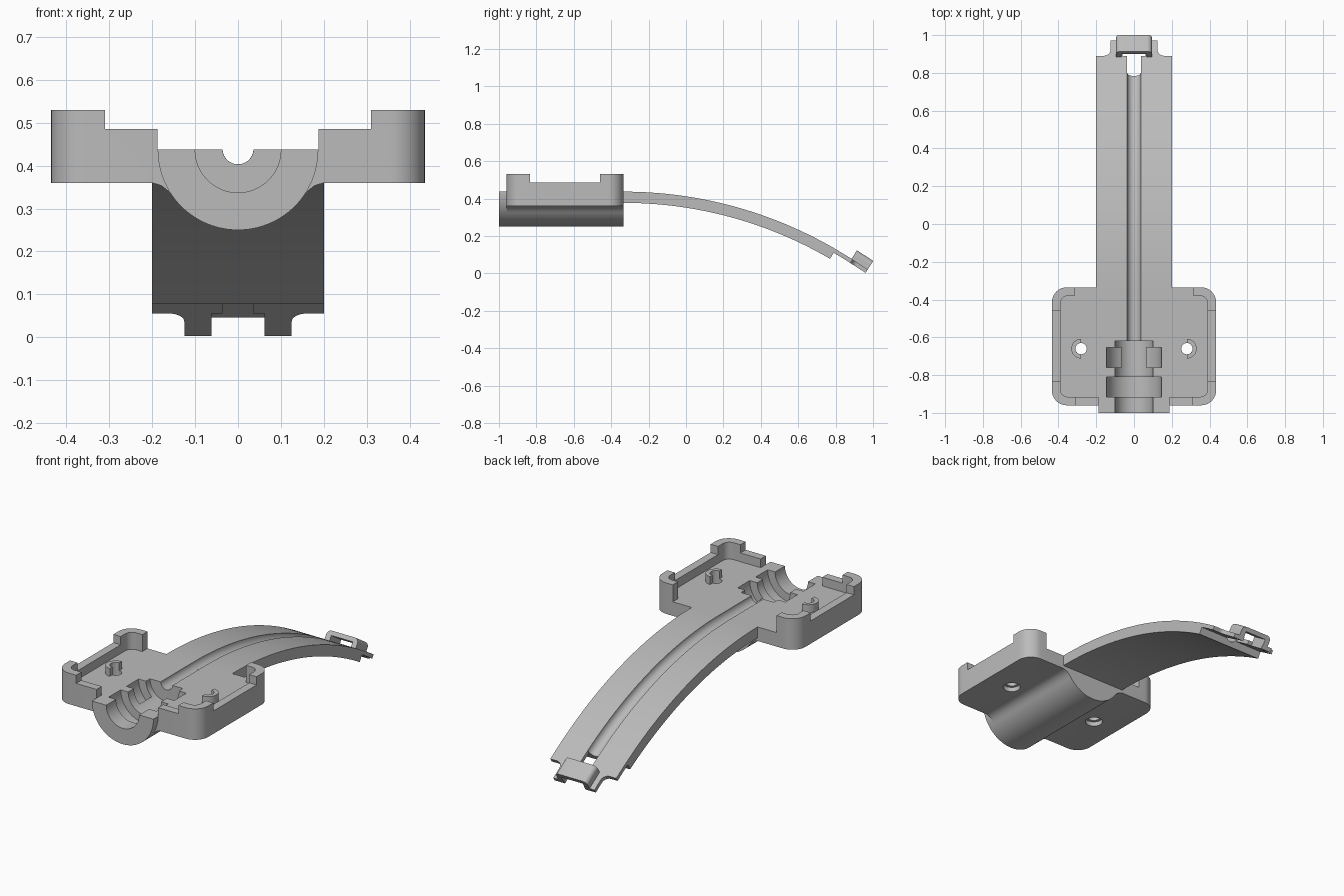
import bpy, bmesh, math
from mathutils import Matrix, Vector

if "Cube" in bpy.data.objects:
    bpy.data.objects.remove(bpy.data.objects["Cube"])

grey = bpy.data.materials.new("plain grey")
grey.use_nodes = True
grey.diffuse_color = (0.5, 0.5, 0.5, 1)
grey.node_tree.nodes["Principled BSDF"].inputs["Base Color"].default_value = grey.diffuse_color

TOP = 0.437            # floor and split-plane height
BACK, FRONT = -0.335, -0.96
R, THICK = 2.25, 0.06  # strap bend radius and thickness
STEP, TIP = 0.529, 0.576


def frame(u, v, w, origin=(0, 0, 0)):
    m = Matrix((u, v, w)).transposed().to_4x4()
    m.translation = Vector(origin)
    return m


UPRIGHT = Matrix.Identity(4)
ALONG_Y = frame((1, 0, 0), (0, 0, 1), (0, 1, 0))
c, s = math.cos(TIP), math.sin(TIP)
tip_origin = (0, BACK + R * s, TOP - R + R * c)
TIP_PLATE = frame((1, 0, 0), (0, c, -s), (0, s, c), tip_origin)
TIP_LOOP = frame((1, 0, 0), (0, s, c), (0, c, -s), tip_origin)


def loft(name, rings):
    """Closed solid through equal rings of points."""
    bm = bmesh.new()
    rows = [[bm.verts.new(p) for p in ring] for ring in rings]
    n = len(rows[0])
    for a, b in zip(rows, rows[1:]):
        for i in range(n):
            bm.faces.new((a[i], a[(i + 1) % n], b[(i + 1) % n], b[i]))
    bm.faces.new(rows[0])
    bm.faces.new(rows[-1])
    bmesh.ops.recalc_face_normals(bm, faces=bm.faces)
    mesh = bpy.data.meshes.new(name)
    bm.to_mesh(mesh)
    bm.free()
    mesh.materials.append(grey)
    obj = bpy.data.objects.new(name, mesh)
    bpy.context.collection.objects.link(obj)
    return obj


def prism(name, pts, lo, hi, m=UPRIGHT):
    return loft(name, [[m @ Vector((u, v, w)) for u, v in pts] for w in (lo, hi)])


def arc(x, y, r, a, b, n=24):
    angles = [math.radians(a + (b - a) * i / n) for i in range(n + 1)]
    return [(x + r * math.cos(t), y + r * math.sin(t)) for t in angles]


def disc(x, y, r, n=32):
    return arc(x, y, r, 0, 360, n)[:-1]


def rect(x0, y0, x1, y1):
    return [(x0, y0), (x1, y0), (x1, y1), (x0, y1)]


def rounded(x0, y0, x1, y1, r):
    return (arc(x1 - r, y1 - r, r, 0, 90, 10) + arc(x0 + r, y1 - r, r, 90, 180, 10)
            + arc(x0 + r, y0 + r, r, 180, 270, 10) + arc(x1 - r, y0 + r, r, 270, 360, 10))


def combine(target, tool, op="DIFFERENCE"):
    mod = target.modifiers.new("join", "BOOLEAN")
    mod.operation, mod.solver, mod.object = op, "EXACT", tool
    bpy.context.view_layer.objects.active = target
    bpy.ops.object.modifier_apply(modifier=mod.name)
    bpy.data.objects.remove(tool)


def mirrored(pts, side):
    return [(side * u, v) for u, v in pts]


# Tray with a hollow, lowered walls between the corner posts
tray = prism("tray", rounded(-0.435, FRONT, 0.435, BACK, 0.08), 0.36, 0.53)
combine(tray, prism("hollow", rounded(-0.39, -0.915, 0.39, -0.38, 0.04), TOP, 0.6))
combine(tray, prism("side_gap", rect(-0.5, -0.835, 0.5, -0.46), 0.485, 0.6))
combine(tray, prism("front_gap", rect(-0.31, -1.1, 0.31, -0.7), 0.485, 0.6))
combine(tray, prism("back_gap", rect(-0.315, -0.5, 0.315, -0.2), TOP, 0.6))
combine(tray, prism("mouth_gap", rect(-0.187, -1.1, 0.187, -0.7), TOP, 0.6))

# Half-round keel under the tray, blended into its underside
combine(tray, prism("keel", arc(0, TOP, 0.187, 180, 360, 48), -1, BACK, ALONG_Y), "UNION")
for side in (-1, 1):
    blend = [(0.1, 0.4), (0.1, 0.29), (0.151, 0.327), (0.163, 0.341), (0.178, 0.353), (0.2, 0.36), (0.2, 0.4)]
    combine(tray, prism("blend", mirrored(blend, side), FRONT, BACK, ALONG_Y), "UNION")

# Stepped bore, side pockets and cable groove
for r, z, lo, hi in ((0.1, TOP, -1.1, -0.62), (0.145, TOP, -0.915, -0.81), (0.036, TOP + 0.002, -0.7, -0.3)):
    combine(tray, prism("bore", disc(0, z, r, 48), lo, hi, ALONG_Y))
for side in (-1, 1):
    pocket = [(0.065, TOP + 0.1)] + [(0.065, TOP - 0.13)] + arc(0, TOP, 0.145, -63, 0, 16) + [(0.145, TOP + 0.1)]
    combine(tray, prism("pocket", mirrored(pocket, side), -0.76, -0.655, ALONG_Y))

# Screw holes with half-ring bosses
for side in (-1, 1):
    x, y = 0.28, -0.66
    ring = arc(x, y, 0.052, -90, 90) + arc(x, y, 0.03, 90, -90)
    combine(tray, prism("boss", mirrored(ring, side), TOP - 0.01, 0.48), "UNION")
    combine(tray, prism("screw_hole", disc(side * x, y, 0.03), 0.3, 0.6))
    combine(tray, prism("screw_recess", disc(side * x, y, 0.045), 0.3, 0.385))


# Curved strap with a groove, thinning to two strips at the tip
def sweep(name, section, a0, a1, steps):
    rings = []
    for i in range(steps + 1):
        t = a0 + (a1 - a0) * i / steps
        rings.append([(x, BACK + (R + n) * math.sin(t), TOP - R + (R + n) * math.cos(t)) for x, n in section])
    return loft(name, rings)


groove = arc(0, 0.002, 0.036, 183, 357, 16)
groove[0], groove[-1] = (-0.036, 0), (0.036, 0)
section = [(-0.2, -THICK), (-0.2, 0)] + groove + [(0.2, 0), (0.2, -THICK)]
parts = [tray, sweep("strap", section, 0, STEP, 40)]
for side, label in ((-1, "right"), (1, "left")):
    strip = mirrored(rect(0.036, -0.022, 0.2, 0), side)
    parts.append(sweep(label + "_strap_end", strip, STEP, TIP, 6))
    # Feet narrowing from the strap end
    foot = [(0.062, -0.005), (0.16, -0.005), (0.16, 0)] + arc(0.16, 0.035, 0.035, 270, 180, 8)[1:]
    foot += [(0.125, 0.097), (0.062, 0.097)]
    parts.append(prism(label + "_foot", mirrored(foot, side), -0.022, 0, TIP_PLATE))

# Raised loop bridging the feet
outer = [(0.095, -0.02)] + arc(0.07, 0.029, 0.025, 0, 90, 8) + arc(-0.07, 0.029, 0.025, 90, 180, 8) + [(-0.095, -0.02)]
inner = [(-0.065, -0.02), (-0.065, 0.03), (0.065, 0.03), (0.065, -0.02)]
parts.append(prism("loop", outer + inner, -0.007, 0.097, TIP_LOOP))

for obj in parts:
    bpy.ops.object.select_all(action="DESELECT")
    obj.select_set(True)
    bpy.context.view_layer.objects.active = obj
    bpy.ops.object.shade_smooth_by_angle(angle=math.radians(30))
